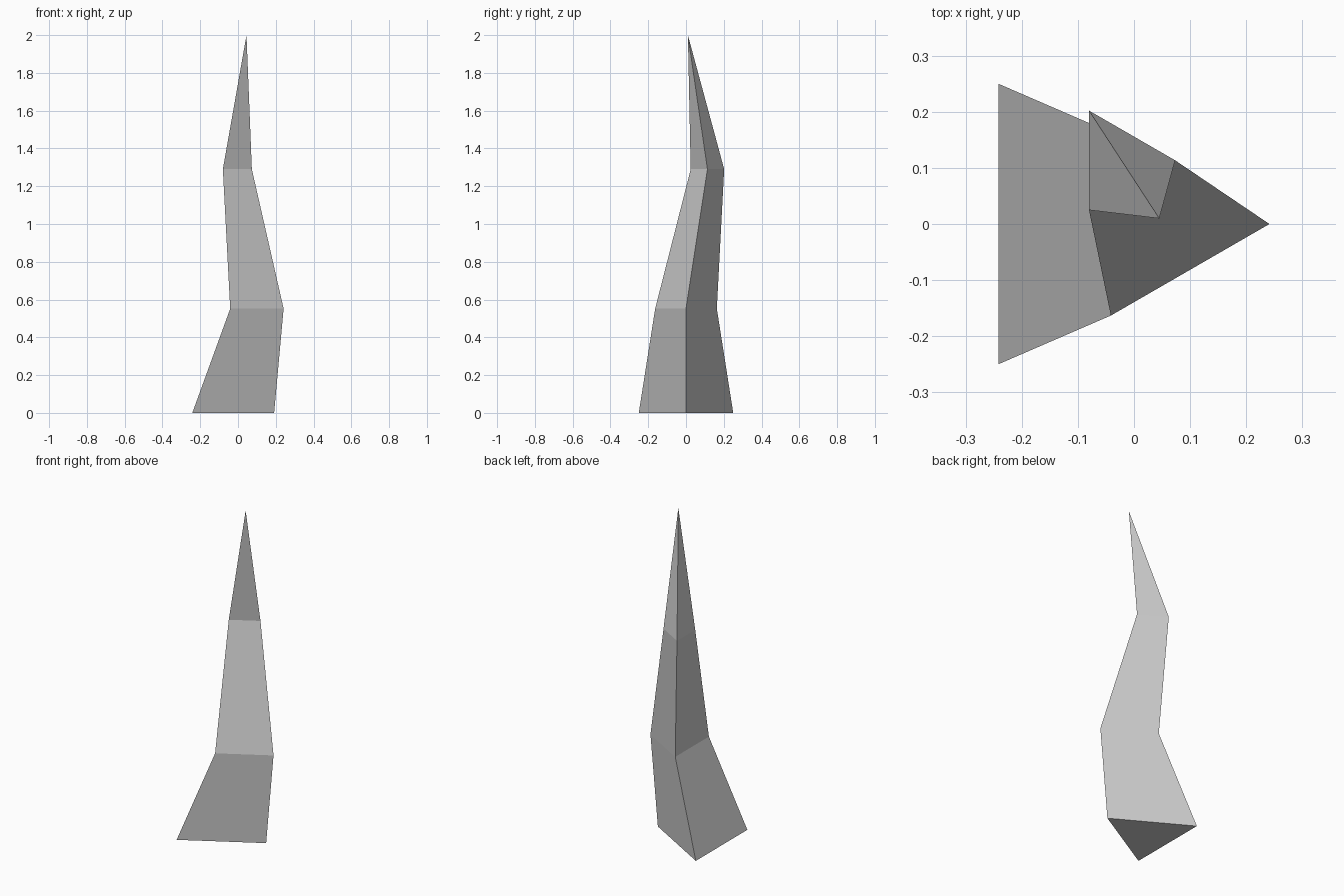
import bpy, bmesh
from math import cos, sin, tau

if "Cube" in bpy.data.objects:
    bpy.data.objects.remove(bpy.data.objects["Cube"])

# Three-sided rings of the bent spike: centre x, centre y, height, radius
rings = [(-0.0975, 0, 0, 0.2887), (0.053, 0, 0.552, 0.1884), (-0.029, 0.1135, 1.29, 0.1023)]
tip = (0.045, 0.01, 2.0)

bm = bmesh.new()
loops = [[bm.verts.new((x + r * cos(tau * i / 3), y + r * sin(tau * i / 3), z)) for i in range(3)]
         for x, y, z, r in rings]
apex = bm.verts.new(tip)

# Bottom cap, side walls and pointed top
bm.faces.new(loops[0][::-1])
for i in range(3):
    j = (i + 1) % 3
    for low, high in zip(loops, loops[1:]):
        bm.faces.new((low[i], low[j], high[j], high[i]))
    bm.faces.new((loops[-1][i], loops[-1][j], apex))
bmesh.ops.recalc_face_normals(bm, faces=bm.faces)

mesh = bpy.data.meshes.new("bent_spike")
bm.to_mesh(mesh)
bm.free()
bpy.context.collection.objects.link(bpy.data.objects.new("bent_spike", mesh))
